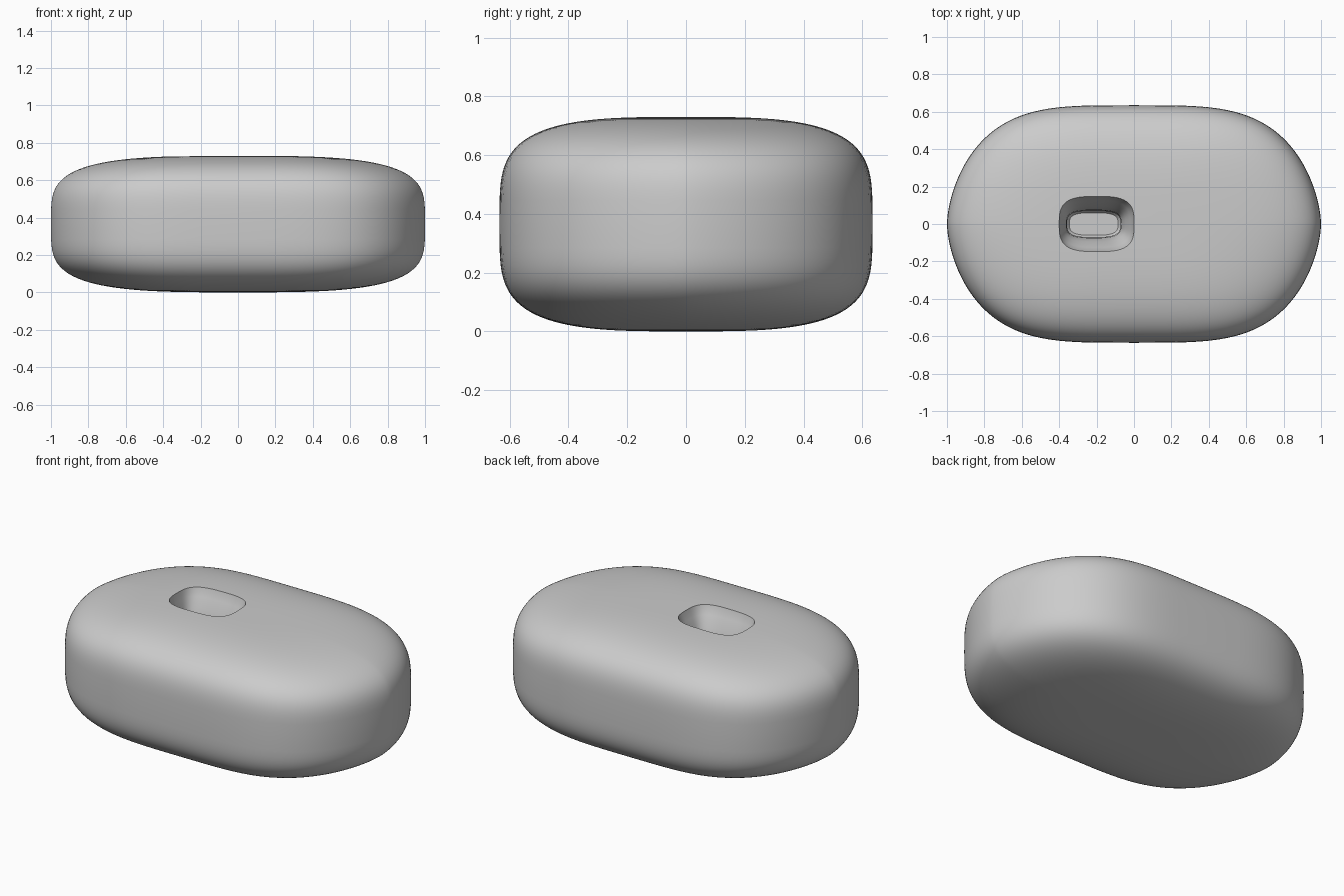
import bpy, bmesh
from math import sin, cos, pi, copysign

old = bpy.data.objects.get("Cube")
if old:
    bpy.data.objects.remove(old, do_unlink=True)

grey = bpy.data.materials.new("stone grey")
grey.use_nodes = True
colour = (0.6, 0.6, 0.6, 1)
grey.diffuse_color = colour
grey.node_tree.nodes["Principled BSDF"].inputs["Base Color"].default_value = colour


def power(value, n):
    return copysign(abs(value) ** (2 / n), value)


def outline(width, depth, nx, ny, count):
    """Superellipse outline in plan."""
    return [(width * power(cos(2 * pi * i / count), nx),
             depth * power(sin(2 * pi * i / count), ny)) for i in range(count)]


def loft(name, rings):
    """Skin closed rings of points and cap both ends."""
    bm = bmesh.new()
    loops = [[bm.verts.new(p) for p in ring] for ring in rings]
    count = len(loops[0])
    for low, high in zip(loops, loops[1:]):
        for i in range(count):
            j = (i + 1) % count
            bm.faces.new((low[i], low[j], high[j], high[i]))
    bm.faces.new(loops[0][::-1])
    bm.faces.new(loops[-1])
    bmesh.ops.recalc_face_normals(bm, faces=bm.faces)
    mesh = bpy.data.meshes.new(name)
    bm.to_mesh(mesh)
    bm.free()
    mesh.materials.append(grey)
    obj = bpy.data.objects.new(name, mesh)
    bpy.context.collection.objects.link(obj)
    return obj


# Rounded pebble body: one plan outline scaled along a soft vertical profile
plan = outline(1.0, 0.635, 3.9, 1.65, 144)
half = 0.365
steps = 64
rings = []
for k in range(1, steps):
    a = -pi / 2 + pi * k / steps
    s, z = power(cos(a), 3.3), half + half * power(sin(a), 4)
    rings.append([(x * s, y * s, z) for x, y in plan])
body = loft("pebble_body", rings)

# Pocket in the top: tapering throat over a slightly wider floor
sections = [(0.205, 0.152, -0.20, 0.76), (0.2, 0.147, -0.20, 0.725),
            (0.185, 0.125, -0.205, 0.68), (0.165, 0.095, -0.21, 0.62),
            (0.147, 0.075, -0.215, 0.55), (0.143, 0.07, -0.215, 0.49),
            (0.148, 0.075, -0.215, 0.43), (0.13, 0.06, -0.215, 0.405)]
cutter = loft("pocket_cutter", [
    [(x + cx, y, z) for x, y in outline(w, d, 3.2, 3.2, 64)]
    for w, d, cx, z in sections])
cutter.hide_render = True

cut = body.modifiers.new("pocket", "BOOLEAN")
cut.operation = "DIFFERENCE"
cut.solver = "EXACT"
cut.object = cutter
bpy.ops.object.select_all(action="DESELECT")
bpy.context.view_layer.objects.active = body
body.select_set(True)
bpy.ops.object.modifier_apply(modifier=cut.name)
bpy.data.objects.remove(cutter, do_unlink=True)
bpy.ops.object.shade_smooth_by_angle(angle=0.6)
